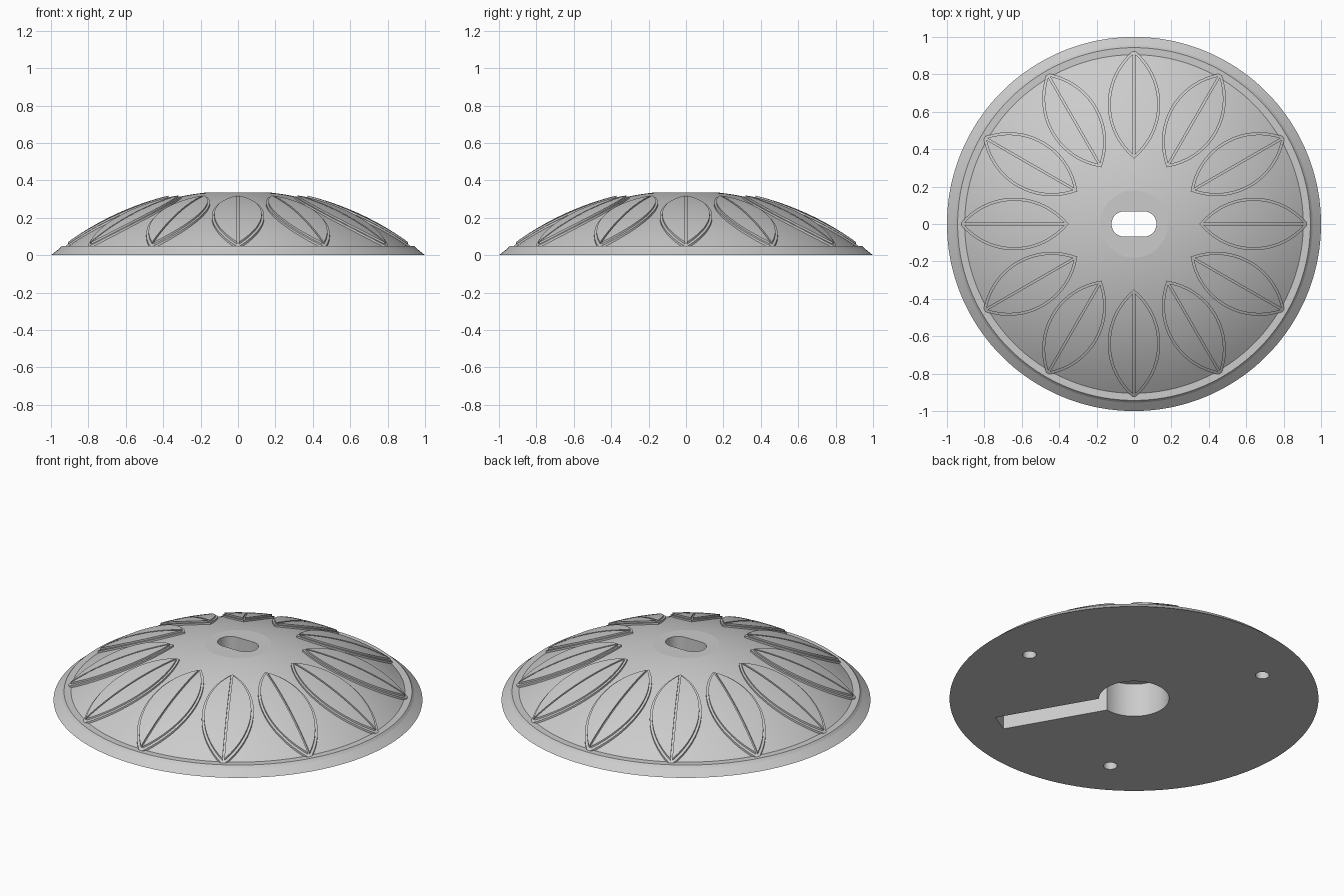
import bpy, bmesh, math
from math import sin, cos, pi, sqrt, radians
from mathutils import Matrix

cube = bpy.data.objects.get("Cube")
if cube:
    bpy.data.objects.remove(cube, do_unlink=True)

DOME_R, SINK = 1.535, 1.19      # dome sphere radius and depth of its centre
RAISE = 0.019                   # height of the petals above the dome

grey = bpy.data.materials.new("light_grey")
grey.use_nodes = True
grey.diffuse_color = (0.6, 0.6, 0.6, 1)
grey.node_tree.nodes["Principled BSDF"].inputs["Base Color"].default_value = (0.6, 0.6, 0.6, 1)


def surface(r, lift=0.0):
    """Height of the dome, lifted along its normal, at distance r."""
    return sqrt((DOME_R + lift) ** 2 - r * r) - SINK


def finish(name, bm):
    bmesh.ops.remove_doubles(bm, verts=bm.verts, dist=1e-5)
    bmesh.ops.recalc_face_normals(bm, faces=bm.faces)
    mesh = bpy.data.meshes.new(name)
    bm.to_mesh(mesh)
    bm.free()
    mesh.materials.append(grey)
    obj = bpy.data.objects.new(name, mesh)
    bpy.context.collection.objects.link(obj)
    return obj


def activate(obj):
    bpy.ops.object.select_all(action='DESELECT')
    obj.select_set(True)
    bpy.context.view_layer.objects.active = obj


def smooth(obj):
    activate(obj)
    bpy.ops.object.shade_smooth_by_angle(angle=radians(6.2))


def lathe(name, profile, steps=180):
    bm = bmesh.new()
    verts = [bm.verts.new((r, 0, z)) for r, z in profile]
    edges = [bm.edges.new(pair) for pair in zip(verts, verts[1:])]
    bmesh.ops.spin(bm, geom=verts + edges, cent=(0, 0, 0), axis=(0, 0, 1),
                   angle=2 * pi, steps=steps, use_merge=True)
    return finish(name, bm)


def prism(name, outline, low, high):
    bm = bmesh.new()
    face = bm.faces.new([bm.verts.new((x, y, low)) for x, y in outline])
    moved = bmesh.ops.extrude_face_region(bm, geom=[face], use_keep_orig=True)["geom"]
    for v in moved:
        if isinstance(v, bmesh.types.BMVert):
            v.co.z = high
    return finish(name, bm)


def arc(x, y, r, start, end, n):
    return [(x + r * cos(start + (end - start) * i / n),
             y + r * sin(start + (end - start) * i / n)) for i in range(n)]


def cut(body, cutter):
    mod = body.modifiers.new("cut", 'BOOLEAN')
    mod.operation, mod.solver, mod.object = 'DIFFERENCE', 'EXACT', cutter
    activate(body)
    bpy.ops.object.modifier_apply(modifier=mod.name)
    bpy.data.objects.remove(cutter, do_unlink=True)


# Domed body with a narrow flat ledge near the rim and a flat crown
rim = [(r, surface(r, RAISE)) for r in (0.985, 0.97, 0.955)]
dome = [(0.905 - 0.725 * i / 18, surface(0.905 - 0.725 * i / 18)) for i in range(19)]
crown = dome[-1][1]
body = lathe("dome_body", [(0, 0), (1, 0)] + rim + [(0.943, 0.05)] + dome + [(0, crown)])

# Centre recess and the slot through the crown
cut(body, prism("recess_cutter", arc(0, 0, 0.19, 0, 2 * pi, 96), -0.1, 0.2))
slot = arc(0.052, 0, 0.068, -pi / 2, pi / 2, 48) + [(0.052, 0.068)]
slot += [(-x, -y) for x, y in slot]
cut(body, prism("slot_cutter", slot, 0.1, 0.5))

# Cable channel in the underside
turn = Matrix.Rotation(radians(-60), 2)
corners = [(0.1, -0.065), (0.776, -0.065), (0.776, 0.065), (0.1, 0.065)]
channel = [(turn[0][0] * x + turn[0][1] * y, turn[1][0] * x + turn[1][1] * y)
           for x, y in corners]
cut(body, prism("channel_cutter", channel, -0.1, 0.14))

# Three blind screw holes
for k in range(3):
    a = k * 2 * pi / 3
    hole = arc(0.74 * cos(a), 0.74 * sin(a), 0.037, 0, 2 * pi, 64)
    cut(body, prism("screw_cutter", hole, -0.1, 0.1))
smooth(body)


def petals(name, inset, gap, low, high, rows=32, cols=4):
    """Twelve leaf shapes that follow the dome, split by a gap down the middle."""
    bm = bmesh.new()
    radius, offset = 0.37 - inset, 0.23
    half_len = sqrt(radius ** 2 - (offset + gap) ** 2)
    for k in range(12):
        spin = Matrix.Rotation(k * pi / 6, 3, 'Z')
        for side in (-1, 1):
            grid = []
            for i in range(rows + 1):
                u = -half_len * cos(pi * i / rows)
                w = max(sqrt(radius ** 2 - u * u) - offset, gap)
                grid.append([bm.verts.new(spin @ Matrix.Translation((0, 0, 0)).to_3x3()
                             @ Matrix.Identity(3) @ vec(0.64 + u, side * (gap + (w - gap) * j / cols)))
                             for j in range(cols + 1)])
            for a, b in zip(grid, grid[1:]):
                for j in range(cols):
                    bm.faces.new((a[j], b[j], b[j + 1], a[j + 1]))
    bmesh.ops.remove_doubles(bm, verts=bm.verts, dist=1e-5)
    for v in bm.verts:
        v.co.z = surface(v.co.xy.length, low)
    top = bmesh.ops.extrude_face_region(bm, geom=bm.faces[:], use_keep_orig=True)["geom"]
    for v in top:
        if isinstance(v, bmesh.types.BMVert):
            v.co.z = surface(v.co.xy.length, high)
    smooth(finish(name, bm))


def vec(x, y):
    return Matrix.Translation((x, y, 0)).to_translation()


# Stepped petals: a wide base and a split upper layer
petals("petal_bases", 0.0, 0.0, -0.004, 0.010)
petals("petal_tops", 0.013, 0.005, 0.006, RAISE)
